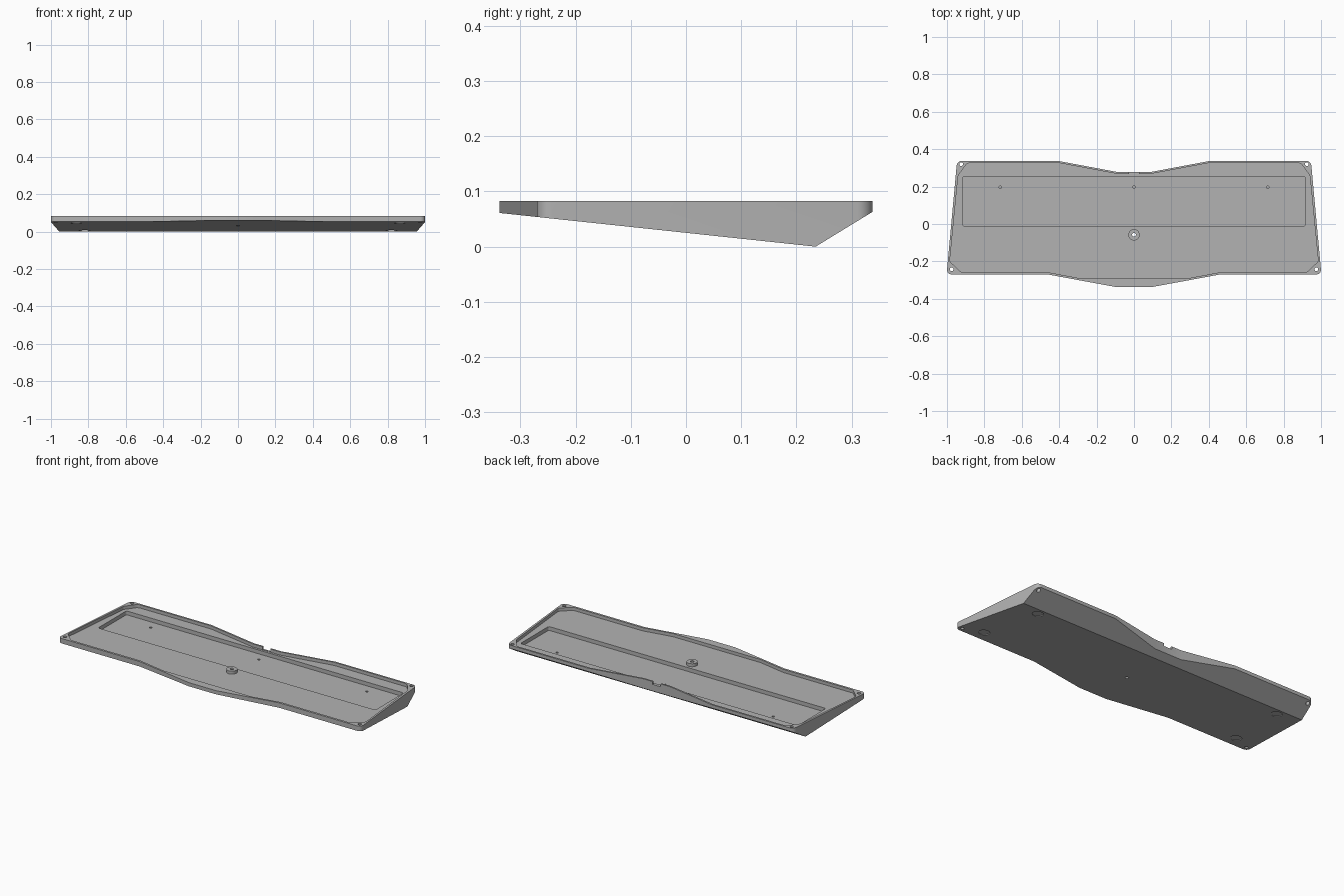
import bpy, bmesh, math
from mathutils import Vector

cube = bpy.data.objects.get("Cube")
if cube:
    bpy.data.objects.remove(cube, do_unlink=True)

TOP, FLOOR, POCKET = 0.083, 0.064, 0.041

grey = bpy.data.materials.new("plain grey")
grey.use_nodes = True
grey.diffuse_color = (0.45, 0.45, 0.45, 1)
grey.node_tree.nodes["Principled BSDF"].inputs["Base Color"].default_value = grey.diffuse_color


def rounded(points):
    """Turn (x, y, radius) corners into a loop with arcs."""
    out = []
    for i, (x, y, r) in enumerate(points):
        p = Vector((x, y))
        if r == 0:
            out.append(p)
            continue
        a = (Vector(points[i - 1][:2]) - p).normalized()
        b = (Vector(points[(i + 1) % len(points)][:2]) - p).normalized()
        half = a.angle(b) / 2
        centre = p + (a + b).normalized() * (r / math.sin(half))
        start = p + a * (r / math.tan(half)) - centre
        end = p + b * (r / math.tan(half)) - centre
        for k in range(9):
            d = start.lerp(end, k / 8) if k in (0, 8) else start.slerp(end, k / 8)
            out.append(centre + d.normalized() * r)
    return out


def mirrored(half):
    return half + [(-x, y, r) for x, y, r in reversed(half)]


def prism(name, loop, z0, z1):
    bm = bmesh.new()
    base = bm.faces.new([bm.verts.new((p[0], p[1], z0)) for p in loop])
    res = bmesh.ops.extrude_face_region(bm, geom=[base])
    tops = [v for v in res["geom"] if isinstance(v, bmesh.types.BMVert)]
    bmesh.ops.translate(bm, verts=tops, vec=(0, 0, z1 - z0))
    bmesh.ops.recalc_face_normals(bm, faces=bm.faces)
    mesh = bpy.data.meshes.new(name)
    bm.to_mesh(mesh)
    bm.free()
    mesh.materials.append(grey)
    ob = bpy.data.objects.new(name, mesh)
    bpy.context.collection.objects.link(ob)
    return ob


def disc(x, y, r, z0, z1, name="cutter", sides=32):
    ring = [2 * math.pi * i / sides for i in range(sides)]
    return prism(name, [(x + r * math.cos(a), y + r * math.sin(a)) for a in ring], z0, z1)


def box(x, y0, y1, z0, z1, r=0):
    return prism("cutter", rounded([(x, y0, r), (x, y1, r), (-x, y1, r), (-x, y0, r)]), z0, z1)


def cut(ob, cutters):
    for c in cutters:
        c.hide_render = True
        m = ob.modifiers.new("cut", "BOOLEAN")
        m.operation, m.solver, m.object = "DIFFERENCE", "EXACT", c
    bpy.context.view_layer.update()
    deps = bpy.context.evaluated_depsgraph_get()
    mesh = bpy.data.meshes.new_from_object(ob.evaluated_get(deps))
    ob.modifiers.clear()
    ob.data = mesh
    for c in cutters:
        bpy.data.objects.remove(c, do_unlink=True)


# Case body: waisted outline
outline = mirrored([(0.09, -0.338, 0), (0.46, -0.27, 0), (1.002, -0.27, 0.025),
                    (0.946, 0.338, 0.03), (0.41, 0.338, 0), (0.09, 0.278, 0)])
case = prism("case_tray", rounded(outline), -0.1, TOP)

# Sloped underside and steep rear chamfer
bm = bmesh.new()
bm.from_mesh(case.data)
for a, b in (((-0.338, 0.061), (0.235, 0)), ((0.235, 0), (0.338, 0.063))):
    dy, dz = b[0] - a[0], b[1] - a[1]
    res = bmesh.ops.bisect_plane(bm, geom=bm.verts[:] + bm.edges[:] + bm.faces[:],
                                 plane_co=(0, a[0], a[1]), plane_no=(0, dz, -dy), clear_outer=True)
    edges = [e for e in res["geom_cut"] if isinstance(e, bmesh.types.BMEdge)]
    bmesh.ops.holes_fill(bm, edges=edges, sides=0)
bmesh.ops.recalc_face_normals(bm, faces=bm.faces)
bm.to_mesh(case.data)
bm.free()

# Main cavity with cut corners, then the deeper rear pocket and cable notch
inner = mirrored([(0.29, -0.29, 0), (0.465, -0.257, 0), (0.925, -0.257, 0.02),
                  (0.985, -0.2, 0.02), (0.94, 0.26, 0.03), (0.89, 0.327, 0.03),
                  (0.405, 0.327, 0), (0.09, 0.268, 0)])
cutters = [prism("cutter", rounded(inner), FLOOR, 0.2),
           box(0.917, -0.012, 0.255, POCKET, 0.15, 0.012),
           box(0.026, 0.25, 0.4, FLOOR + 0.002, 0.25)]

# Small blind holes in the pocket
cutters += [disc(x, 0.197, 0.007, POCKET - 0.015, 0.06) for x in (-0.715, 0, 0.715)]

# Corner screw holes and round foot recesses underneath
for s in (-1, 1):
    cutters += [disc(s * 0.924, 0.32, 0.01, -0.2, 0.3), disc(s * 0.975, -0.242, 0.01, -0.2, 0.3)]
    for x, y in ((0.82, 0.19), (0.865, -0.195)):
        foot = disc(s * x, y, 0.03, -0.1, 0.005)
        foot.data.transform(foot.matrix_world.Translation((0, 0, 0.0613 - 0.1065 * (y + 0.338))))
        cutters.append(foot)
cutters.append(disc(0, -0.058, 0.01, -0.2, 0.31))
cut(case, cutters)

# Hollow centre post
post = disc(0, -0.058, 0.03, FLOOR - 0.004, TOP - 0.001, "centre_post")
cut(post, [disc(0, -0.058, 0.01, -0.2, 0.3)])

for ob in (case, post):
    bpy.ops.object.select_all(action="DESELECT")
    ob.select_set(True)
    bpy.context.view_layer.objects.active = ob
    bpy.ops.object.shade_smooth_by_angle(angle=math.radians(25))
